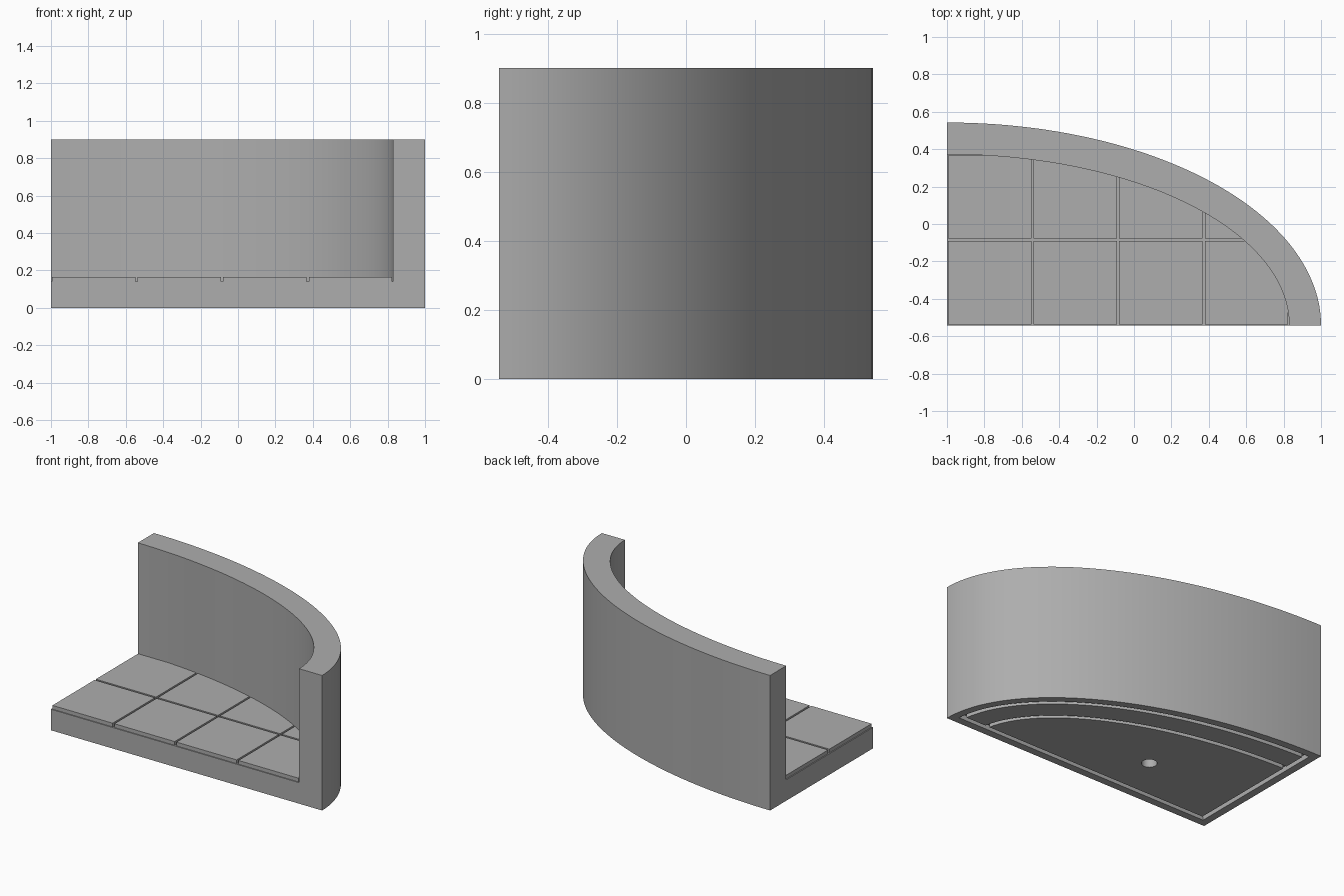
import bpy, bmesh, math
from mathutils import Vector

if "Cube" in bpy.data.objects:
    bpy.data.objects.remove(bpy.data.objects["Cube"])

CX, CY = -1.0, -0.5425      # centre of the quarter ellipse
A, B = 2.0, 1.085           # outer half axes
WALL, HEIGHT = 0.17, 0.9
FLOOR, TILE_TOP = 0.14, 0.165
PITCH, GAP = 0.4573, 0.0065  # tile pitch and half joint width
N = 64

stone = bpy.data.materials.new("grey stone")
stone.diffuse_color = (0.42, 0.42, 0.42, 1)
stone.use_nodes = True
stone.node_tree.nodes["Principled BSDF"].inputs["Base Color"].default_value = stone.diffuse_color


def arc(off, edge=0.0):
    """Quarter ellipse pulled in by off, stopping at edge from both straight sides."""
    a, b = A - off, B - off
    t0, t1 = math.asin(edge / b), math.acos(edge / a)
    return [(CX + a * math.cos(t0 + (t1 - t0) * i / N),
             CY + b * math.sin(t0 + (t1 - t0) * i / N)) for i in range(N + 1)]


def prism_mesh(points, z0, z1):
    bm = bmesh.new()
    face = bm.faces.new([bm.verts.new((x, y, z0)) for x, y in points])
    top = bmesh.ops.extrude_face_region(bm, geom=[face])["geom"]
    bmesh.ops.translate(bm, vec=(0, 0, z1 - z0),
                        verts=[v for v in top if isinstance(v, bmesh.types.BMVert)])
    bmesh.ops.recalc_face_normals(bm, faces=bm.faces)
    return bm


def finish(bm, name):
    mesh = bpy.data.meshes.new(name)
    bm.to_mesh(mesh)
    bm.free()
    mesh.materials.append(stone)
    obj = bpy.data.objects.new(name, mesh)
    bpy.context.collection.objects.link(obj)
    return obj


def smooth(obj):
    bpy.ops.object.select_all(action="DESELECT")
    obj.select_set(True)
    bpy.context.view_layer.objects.active = obj
    bpy.ops.object.shade_smooth_by_angle(angle=math.radians(30))


def cut(target, bm, name):
    """Subtract a cutter and remove it afterwards."""
    cutter = finish(bm, name)
    cutter.hide_render = True
    mod = target.modifiers.new(name, "BOOLEAN")
    mod.operation, mod.solver, mod.object = "DIFFERENCE", "EXACT", cutter
    bpy.context.view_layer.objects.active = target
    bpy.ops.object.modifier_apply(modifier=name)
    bpy.data.objects.remove(cutter)


# Curved wall and base slab in one solid
body = finish(prism_mesh([(CX, CY)] + arc(0), 0, HEIGHT), "wall_and_base")
room = arc(WALL) + [(CX - 0.3, CY + B - WALL), (CX - 0.3, CY - 0.3),
                    (CX + A - WALL, CY - 0.3)]
cut(body, prism_mesh(room, FLOOR, HEIGHT + 0.2), "room_cutter")

# Channel following the rim of the underside
RIM, CHANNEL, DEPTH = 0.05, 0.03, 0.035
bm = bmesh.new()
loops = []
for z in (-0.05, DEPTH):
    for e in (RIM, RIM + CHANNEL):
        pts = [(CX + e, CY + e)] + arc(e, e)
        loops.append([bm.verts.new((x, y, z)) for x, y in pts])
for p, q in ((0, 1), (1, 3), (3, 2), (2, 0)):
    n = len(loops[p])
    for i in range(n):
        j = (i + 1) % n
        bm.faces.new((loops[p][i], loops[p][j], loops[q][j], loops[q][i]))
bmesh.ops.recalc_face_normals(bm, faces=bm.faces)
cut(body, bm, "rim_channel_cutter")

# Second curved channel, and a round socket
e = RIM + CHANNEL / 2
curve = arc(0.225, e) + arc(0.225 + CHANNEL, e)[::-1]
cut(body, prism_mesh(curve, -0.05, DEPTH), "curved_channel_cutter")
disc = [(-0.27 + 0.047 * math.cos(math.tau * i / 32),
         -0.18 + 0.047 * math.sin(math.tau * i / 32)) for i in range(32)]
cut(body, prism_mesh(disc, -0.05, 0.06), "socket_cutter")
smooth(body)

# Floor tiles, clipped by the curved wall
for col in range(4):
    for row in range(3):
        x0, y0 = CX + col * PITCH, CY + row * PITCH
        bm = prism_mesh([(CX, CY)] + arc(WALL - 0.002), FLOOR - 0.01, TILE_TOP)
        for co, no in (((x0 + GAP, 0, 0), (-1, 0, 0)),
                       ((x0 + PITCH - GAP, 0, 0), (1, 0, 0)),
                       ((0, y0 + GAP, 0), (0, -1, 0)),
                       ((0, y0 + PITCH - GAP, 0), (0, 1, 0))):
            if not bm.verts:
                break
            bmesh.ops.bisect_plane(bm, geom=bm.verts[:] + bm.edges[:] + bm.faces[:],
                                   plane_co=Vector(co), plane_no=Vector(no),
                                   clear_outer=True)
            rim = [ed for ed in bm.edges if ed.is_boundary]
            if rim:
                bmesh.ops.holes_fill(bm, edges=rim, sides=0)
        if not bm.faces:
            bm.free()
            continue
        bmesh.ops.recalc_face_normals(bm, faces=bm.faces)
        smooth(finish(bm, f"floor_tile_{col}_{row}"))
